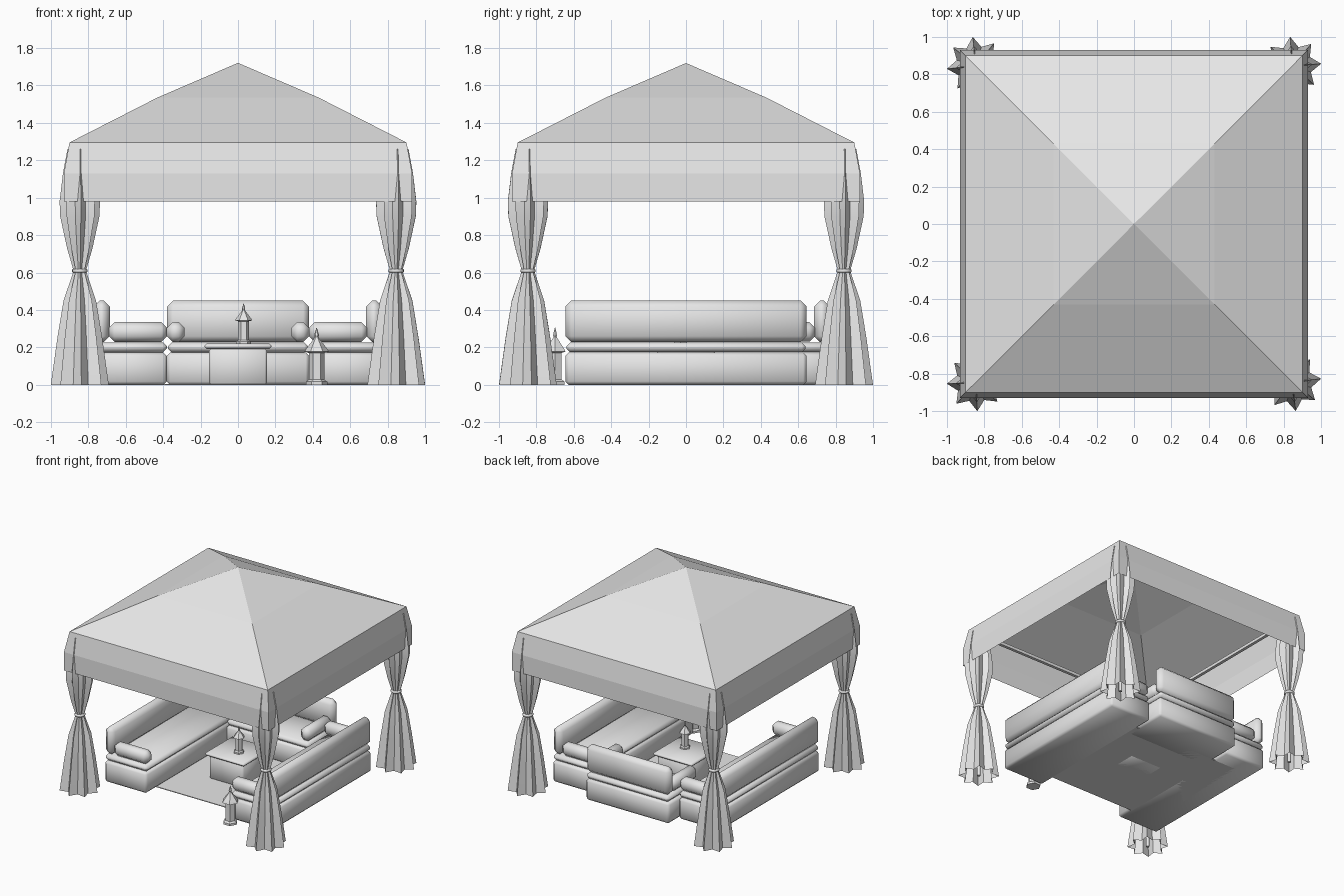
import bpy, bmesh, math
from mathutils import Matrix

cube = bpy.data.objects.get("Cube")
if cube:
    bpy.data.objects.remove(cube, do_unlink=True)

# One plain cloth colour for everything
COLOUR = (0.8, 0.8, 0.8, 1)
cloth = bpy.data.materials.new("light_grey")
cloth.use_nodes = True
cloth.diffuse_color = COLOUR
cloth.node_tree.nodes["Principled BSDF"].inputs["Base Color"].default_value = COLOUR


def finish(name, bm, smooth=None):
    bmesh.ops.recalc_face_normals(bm, faces=bm.faces)
    mesh = bpy.data.meshes.new(name)
    bm.to_mesh(mesh)
    bm.free()
    mesh.materials.append(cloth)
    ob = bpy.data.objects.new(name, mesh)
    bpy.context.collection.objects.link(ob)
    if smooth:
        bpy.ops.object.select_all(action='DESELECT')
        ob.select_set(True)
        bpy.context.view_layer.objects.active = ob
        bpy.ops.object.shade_smooth_by_angle(angle=math.radians(smooth))
    return ob


def box(name, lo, hi, bevel=0.0, turn=0.0):
    """Box between two corners, chamfered, then turned about the z axis."""
    bm = bmesh.new()
    bmesh.ops.create_cube(bm, size=1)
    for v in bm.verts:
        for i in range(3):
            v.co[i] = lo[i] if v.co[i] < 0 else hi[i]
    if bevel:
        bmesh.ops.bevel(bm, geom=bm.edges[:], offset=bevel, segments=1, affect='EDGES')
    bm.transform(Matrix.Rotation(turn, 4, 'Z'))
    return finish(name, bm, 50 if bevel else None)


def loft(name, rings, shape, centre, smooth=None, caps=True):
    """Skin of stacked rings; shape is a list of unit xy points."""
    bm = bmesh.new()
    rows = [[bm.verts.new((centre[0] + r * x, centre[1] + r * y, centre[2] + z))
             for x, y in shape] for r, z in rings]
    n = len(shape)
    for a, b in zip(rows, rows[1:]):
        for i in range(n):
            j = (i + 1) % n
            bm.faces.new((a[i], a[j], b[j], b[i]))
    if caps:
        bm.faces.new(rows[0])
        bm.faces.new(rows[-1])
    bmesh.ops.remove_doubles(bm, verts=bm.verts[:], dist=0.0001)
    return finish(name, bm, smooth)


def polygon(n, turn=0.0, inner=1.0):
    """Regular polygon, or a star when every second point is pulled in."""
    pts = []
    for i in range(n):
        a = turn + math.tau * i / n
        r = inner if i % 2 else 1.0
        pts.append((r * math.cos(a), r * math.sin(a)))
    return pts


# Canopy: open sheet with a slightly bent slope and a hanging valance
square = [(-1, -1), (1, -1), (1, 1), (-1, 1)]
loft("canopy_roof", [(0.9, 1.295), (0.43, 1.535), (0, 1.72)], square, (0, 0, 0), caps=False)
loft("canopy_valance", [(0.93, 0.98), (0.93, 1.13), (0.9, 1.295)], square, (0, 0, 0), caps=False)

# Rails under the roof edge
for k in range(4):
    box("roof_rail", (-0.86, -0.87, 1.25), (0.86, -0.845, 1.275), turn=k * math.pi / 2)

# Corner posts with gathered curtains
CURTAIN = [(0.155, 0), (0.12, 0.25), (0.087, 0.45), (0.036, 0.6), (0.036, 0.62),
           (0.068, 0.73), (0.105, 0.9), (0.108, 0.98), (0.09, 1.13), (0.066, 1.26)]
for k, (sx, sy) in enumerate(square):
    c = (sx * 0.845, sy * 0.845, 0)
    loft("corner_post", [(0.013, 0), (0.013, 1.27)], polygon(8), c, 50)
    star = polygon(16, math.radians((3, 7, 4, 6)[k]), 0.68)
    loft("curtain", CURTAIN, star, c, 25, caps=False)
    loft("curtain_tie", [(0.036, 0.6), (0.041, 0.605), (0.041, 0.615), (0.036, 0.62)],
         polygon(16), c, 50)


def bolster(name, x, y0, y1, turn):
    box(name, (x - 0.047, y0, 0.23), (x + 0.047, y1, 0.335), 0.03, turn)


def sofa(name, half, turn):
    """Sofa against the back side, opening forward, turned into place."""
    front, back = 0.38, 0.765
    box(name + "_base", (-half, front, 0), (half, back, 0.172), 0.018, turn)
    box(name + "_cushion", (-half + 0.005, front, 0.174), (half - 0.005, back, 0.226), 0.02, turn)
    box(name + "_backrest", (-half, 0.685, 0.228), (half, back + 0.005, 0.45), 0.032, turn)
    for s in (-1, 1):
        bolster(name + "_bolster", s * (half - 0.047), front, 0.69, turn)


sofa("back_sofa", 0.38, 0)
sofa("left_sofa", 0.645, -math.pi / 2)
sofa("right_sofa", 0.645, math.pi / 2)

# Rug and low table
box("rug", (-0.65, -0.5, 0), (0.65, 0.5, 0.006))
box("table_body", (-0.155, -0.155, 0), (0.155, 0.155, 0.195), 0.012)
box("table_top", (-0.178, -0.178, 0.193), (0.178, 0.178, 0.22), 0.01)

# Lanterns: foot, six-sided body, flared cap and spike
LANTERN = [(0.04, 0), (0.04, 0.012), (0.029, 0.02), (0.029, 0.12), (0.046, 0.125),
           (0.04, 0.135), (0.012, 0.172), (0.007, 0.18), (0.009, 0.188), (0.001, 0.215)]
for name, c, s in (("table_lantern", (0.03, -0.03, 0.22), 1.0),
                   ("floor_lantern", (0.42, -0.7, 0), 1.42)):
    loft(name, [(r * s, z * s) for r, z in LANTERN], polygon(6), c)
